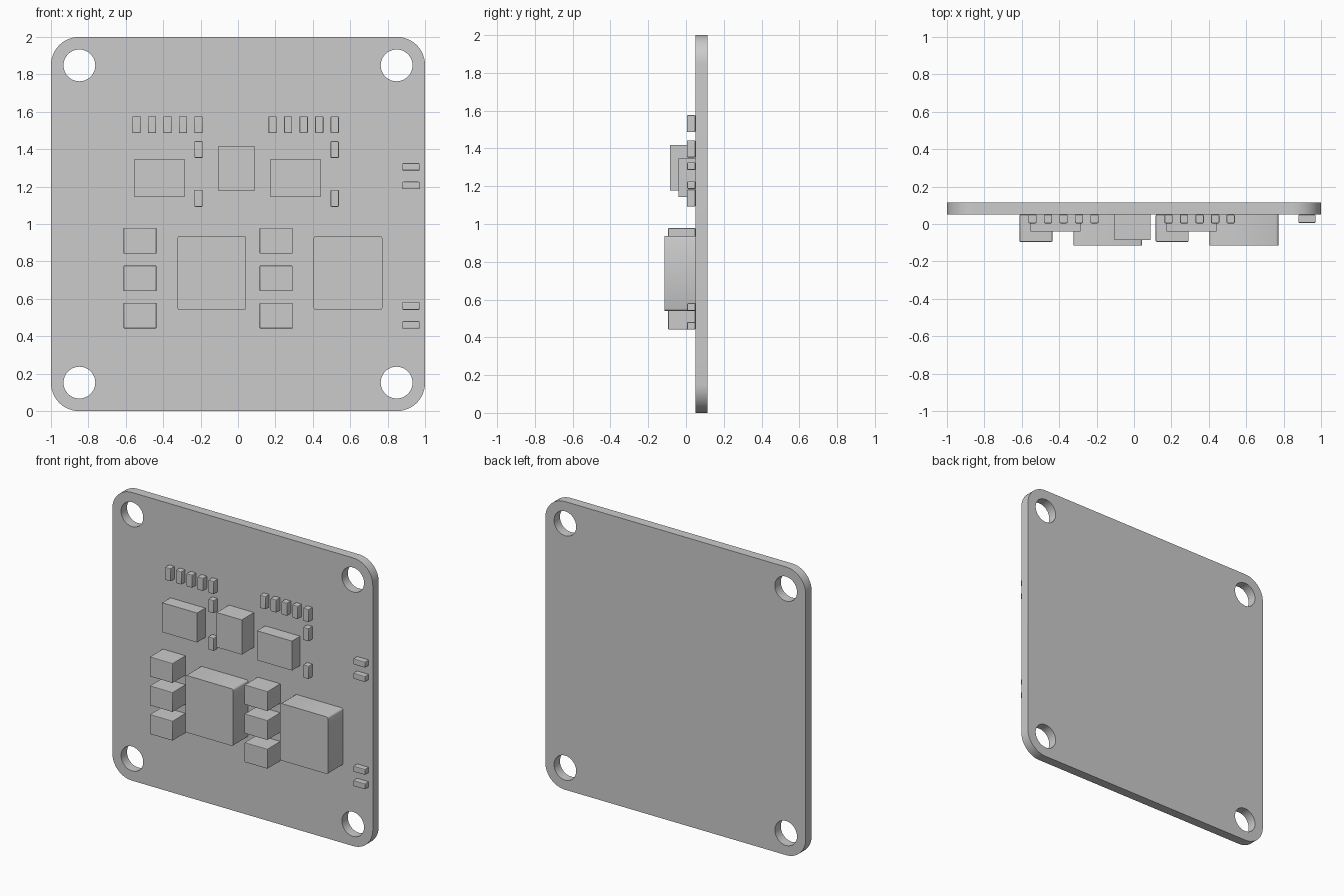
import bpy, bmesh, math

if "Cube" in bpy.data.objects:
    bpy.data.objects.remove(bpy.data.objects["Cube"])

BOARD_FRONT, BOARD_BACK = 0.05, 0.115
PITCH = 0.728          # offset between the two identical circuit halves


def activate(ob):
    bpy.ops.object.select_all(action='DESELECT')
    ob.select_set(True)
    bpy.context.view_layer.objects.active = ob


def new_object(name, bm):
    me = bpy.data.meshes.new(name)
    bm.to_mesh(me)
    bm.free()
    ob = bpy.data.objects.new(name, me)
    bpy.context.collection.objects.link(ob)
    return ob


def box_mesh(w, d, h):
    bm = bmesh.new()
    bmesh.ops.create_cube(bm, size=1)
    bmesh.ops.scale(bm, vec=(w, d, h), verts=bm.verts)
    return bm


def component(name, x, z, w, h, front, bevel=0.0, upright_only=False):
    """Box seated on the front of the board, optionally with softened edges."""
    d = BOARD_FRONT - front
    bm = box_mesh(w, d, h)
    if bevel:
        edges = [e for e in bm.edges if not upright_only
                 or abs(e.verts[0].co.y - e.verts[1].co.y) > d / 2]
        bmesh.ops.bevel(bm, geom=edges, offset=bevel, segments=2,
                        profile=0.5, affect='EDGES')
    ob = new_object(name, bm)
    ob.location = (x, (BOARD_FRONT + front) / 2, z)
    activate(ob)
    bpy.ops.object.shade_smooth_by_angle(angle=math.radians(50 if upright_only else 20))
    return ob


# Circuit board with rounded corners
thick = BOARD_BACK - BOARD_FRONT
bm = box_mesh(2, thick, 2)
corners = [e for e in bm.edges if abs(e.verts[0].co.y - e.verts[1].co.y) > thick / 2]
bmesh.ops.bevel(bm, geom=corners, offset=0.15, segments=12, profile=0.5, affect='EDGES')
board = new_object("circuit_board", bm)
board.location = (0, (BOARD_FRONT + BOARD_BACK) / 2, 1)

# Four mounting holes
for sx in (-1, 1):
    for sz in (-1, 1):
        bpy.ops.mesh.primitive_cylinder_add(
            vertices=48, radius=0.085, depth=0.4,
            location=(0.848 * sx, board.location.y, 1 + 0.848 * sz),
            rotation=(math.pi / 2, 0, 0))
        cutter = bpy.context.object
        cutter.hide_render = True
        activate(board)
        mod = board.modifiers.new("mounting_hole", 'BOOLEAN')
        mod.operation, mod.solver, mod.object = 'DIFFERENCE', 'EXACT', cutter
        bpy.ops.object.modifier_apply(modifier=mod.name)
        bpy.data.objects.remove(cutter)
activate(board)
bpy.ops.object.shade_smooth_by_angle(angle=math.radians(30))

# Two identical circuit halves
for side, dx in (("left", 0), ("right", PITCH)):
    component(f"{side}_inductor", -0.14 + dx, 0.738, 0.367, 0.396, -0.115, 0.012, True)
    component(f"{side}_driver_chip", -0.42 + dx, 1.246, 0.268, 0.204, -0.04)
    for i, z in enumerate((0.91, 0.709, 0.51)):
        component(f"{side}_capacitor_{i + 1}", -0.524 + dx, z, 0.176, 0.137, -0.095, 0.004)
    # Row of small resistors plus two beside the chip
    spots = [(-0.543 + 0.083 * i, 1.531) for i in range(5)]
    spots += [(-0.211, 1.398), (-0.211, 1.137)]
    for i, (x, z) in enumerate(spots):
        component(f"{side}_resistor_{i + 1}", x + dx, z, 0.044, 0.09, 0.004, 0.005)

# Central controller chip
component("controller_chip", -0.008, 1.297, 0.193, 0.241, -0.085)

# Edge indicators on the right
for i, z in enumerate((1.306, 1.206, 0.561, 0.461)):
    component(f"edge_indicator_{i + 1}", 0.925, z, 0.092, 0.04, 0.006, 0.005)
